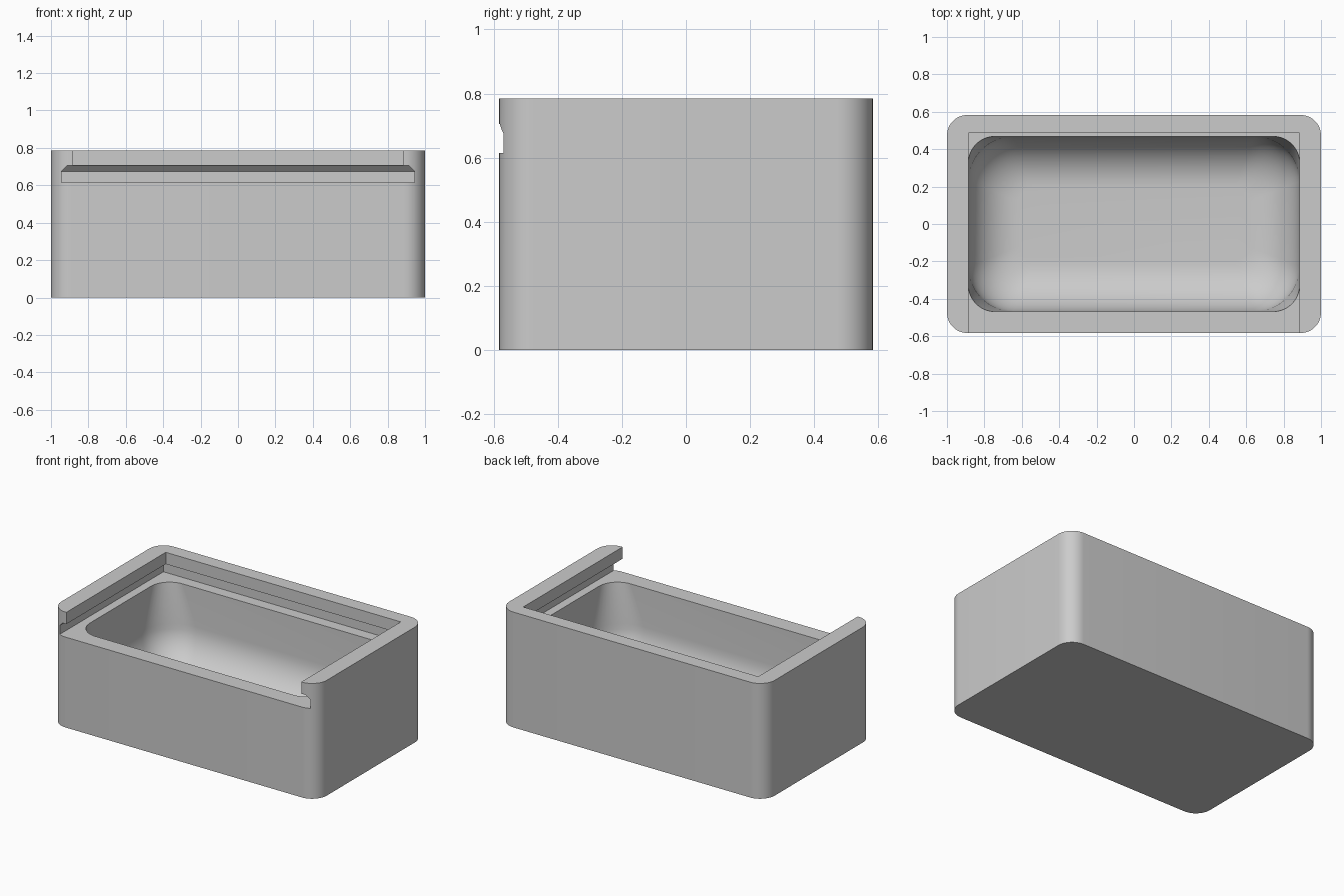
import bpy, bmesh, math

if "Cube" in bpy.data.objects:
    bpy.data.objects.remove(bpy.data.objects["Cube"], do_unlink=True)

grey = bpy.data.materials.new("plain grey")
grey.use_nodes = True
grey.diffuse_color = (0.6, 0.6, 0.6, 1)
grey.node_tree.nodes["Principled BSDF"].inputs["Base Color"].default_value = grey.diffuse_color


def rounded_ring(hx, hy, r, z, steps=12):
    """Rounded rectangle at height z, counter-clockwise."""
    points = []
    for quarter, (sx, sy) in enumerate([(1, 1), (-1, 1), (-1, -1), (1, -1)]):
        for i in range(steps + 1):
            a = math.pi / 2 * (quarter + i / steps)
            points.append((sx * (hx - r) + r * math.cos(a),
                           sy * (hy - r) + r * math.sin(a), z))
    return points


def loft(name, rings):
    """Closed solid through a stack of rings, lowest first."""
    bm = bmesh.new()
    loops = [[bm.verts.new(p) for p in ring] for ring in rings]
    n = len(loops[0])
    bm.faces.new(loops[0][::-1])
    bm.faces.new(loops[-1])
    for low, high in zip(loops, loops[1:]):
        for i in range(n):
            j = (i + 1) % n
            bm.faces.new((low[i], low[j], high[j], high[i]))
    mesh = bpy.data.meshes.new(name)
    bm.to_mesh(mesh)
    bm.free()
    mesh.materials.append(grey)
    obj = bpy.data.objects.new(name, mesh)
    bpy.context.collection.objects.link(obj)
    return obj


# Outer block with rounded upright edges
box = loft("box_body", [rounded_ring(1, 0.583, 0.11, z) for z in (0, 0.785)])

# Sliding-lid channel: undercut on both sides and the back, open at the front
channel_profile = [(0.615, 0.943, 0.545), (0.675, 0.943, 0.545), (0.705, 0.913, 0.515),
                   (0.705, 0.885, 0.487), (0.9, 0.885, 0.487)]
channel = loft("channel_cutter", [[(w, b, z), (-w, b, z), (-w, -0.8, z), (w, -0.8, z)]
                                  for z, w, b in channel_profile])

# Inner hollow: large fillet to the floor, corners widening with depth
HX, HY, FLOOR, FILLET = 0.885, 0.468, 0.08, 0.27
rings = []
for i in range(13):
    a = math.pi / 2 * i / 12
    inset = FILLET * (1 - math.sin(a))
    rings.append(rounded_ring(HX - inset, HY - inset, 0.08 + 0.16 * math.sin(a),
                              FLOOR + FILLET * (1 - math.cos(a))))
rings += [rounded_ring(HX, HY, 0.14, z) for z in (0.615, 0.65)]
hollow = loft("hollow_cutter", rings)

# Cut both shapes out and keep the finished mesh
cutters = [channel, hollow]
for cutter in cutters:
    cutter.hide_render = True
    cut = box.modifiers.new(cutter.name, "BOOLEAN")
    cut.operation = "DIFFERENCE"
    cut.solver = "EXACT"
    cut.object = cutter
bpy.context.view_layer.update()
graph = bpy.context.evaluated_depsgraph_get()
finished = bpy.data.meshes.new_from_object(box.evaluated_get(graph))
box.modifiers.clear()
box.data = finished
for cutter in cutters:
    bpy.data.objects.remove(cutter, do_unlink=True)

# Smooth curves, crisp edges
bpy.ops.object.select_all(action="DESELECT")
box.select_set(True)
bpy.context.view_layer.objects.active = box
bpy.ops.object.shade_smooth_by_angle(angle=math.radians(30))
